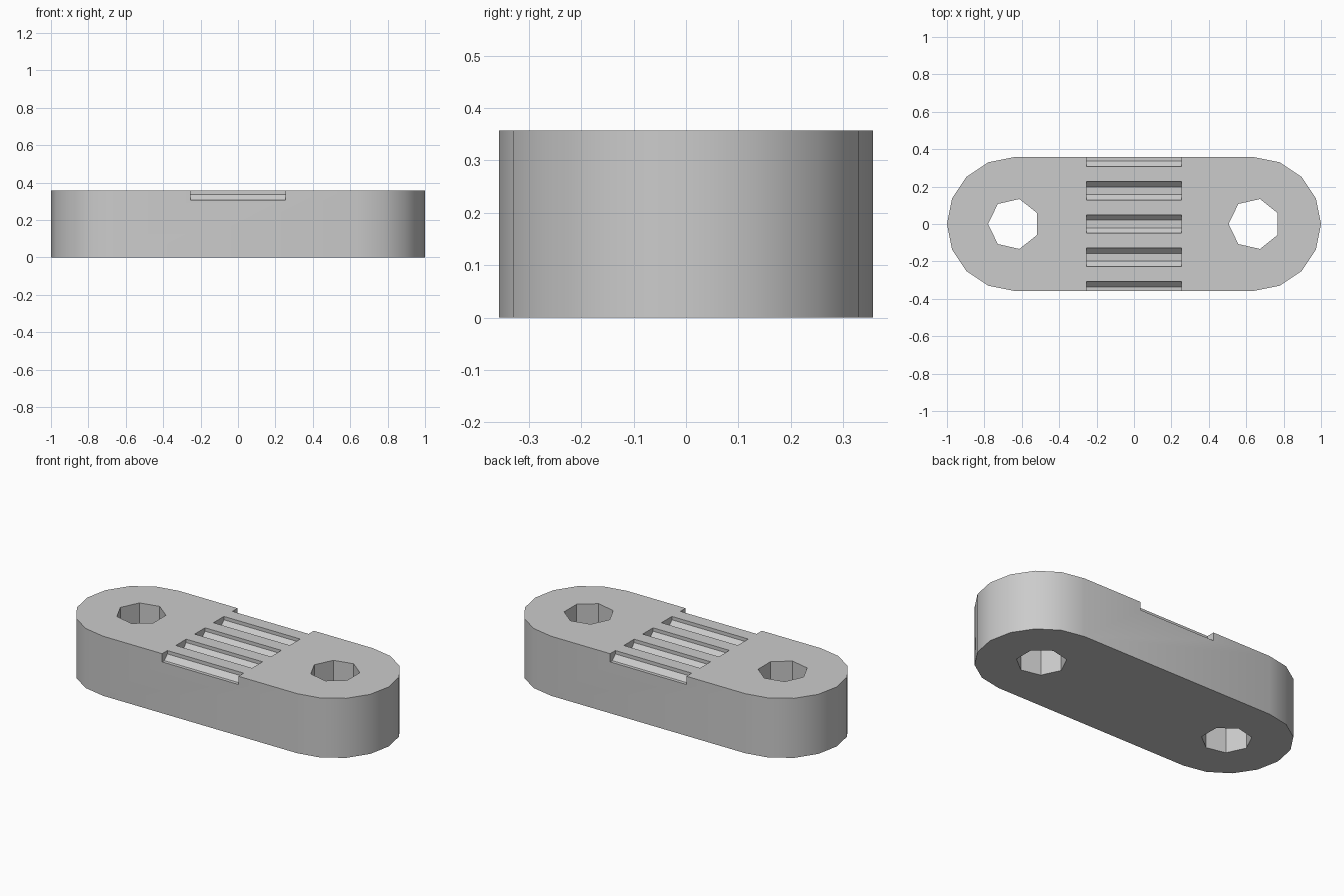
import bpy, bmesh, math
from mathutils import Matrix

cube = bpy.data.objects.get("Cube")
if cube:
    bpy.data.objects.remove(cube, do_unlink=True)

R = 0.357            # end radius and thickness
CX = 1 - R           # centre of each rounded end and hole
HOLE_R = 0.137
GROOVE_R = 0.0535
GROOVE_LENGTH = 0.506

grey = bpy.data.materials.new("plain grey")
grey.diffuse_color = (0.6, 0.6, 0.6, 1)
grey.use_nodes = True
grey.node_tree.nodes["Principled BSDF"].inputs["Base Color"].default_value = (0.6, 0.6, 0.6, 1)


def make_object(name, bm):
    bmesh.ops.recalc_face_normals(bm, faces=bm.faces)
    mesh = bpy.data.meshes.new(name)
    bm.to_mesh(mesh)
    bm.free()
    mesh.materials.append(grey)
    obj = bpy.data.objects.new(name, mesh)
    bpy.context.collection.objects.link(obj)
    return obj


def add_prism(bm, sides, radius, depth, matrix):
    bmesh.ops.create_cone(bm, cap_ends=True, segments=sides, radius1=radius,
                          radius2=radius, depth=depth, matrix=matrix)


# Slab with rounded ends
bm = bmesh.new()
outline = []
for side, start in ((1, -90), (-1, 90)):
    for i in range(9):
        a = math.radians(start + 22.5 * i)
        outline.append(bm.verts.new((side * CX + R * math.cos(a), R * math.sin(a), 0)))
base = bm.faces.new(outline)
top = bmesh.ops.extrude_face_region(bm, geom=[base])["geom"]
bmesh.ops.translate(bm, vec=(0, 0, R), verts=[v for v in top if isinstance(v, bmesh.types.BMVert)])
slab = make_object("clamp_plate", bm)

# Cutters: two seven-sided screw holes, each with a corner facing -x
bm = bmesh.new()
for x in (-CX, CX):
    bmesh.ops.create_circle(bm, cap_ends=True, segments=7, radius=HOLE_R,
                            matrix=Matrix.Translation((x, 0, -0.1)) @ Matrix.Rotation(math.pi / 2, 4, 'Z'))
caps = bmesh.ops.extrude_face_region(bm, geom=bm.faces[:])["geom"]
bmesh.ops.translate(bm, vec=(0, 0, R + 0.2), verts=[v for v in caps if isinstance(v, bmesh.types.BMVert)])
holes = make_object("screw_hole_cutter", bm)

# Cutters: five eight-sided grip grooves across the top, flat side down
bm = bmesh.new()
for i in range(-2, 3):
    add_prism(bm, 8, GROOVE_R, GROOVE_LENGTH,
              Matrix.Translation((0, i * R / 2, R)) @ Matrix.Rotation(math.pi / 2, 4, 'Y')
              @ Matrix.Rotation(math.pi / 8, 4, 'Z'))
grooves = make_object("grip_groove_cutter", bm)

# Cut the plate and apply the result
for cutter in (holes, grooves):
    mod = slab.modifiers.new(cutter.name, 'BOOLEAN')
    mod.operation = 'DIFFERENCE'
    mod.solver = 'EXACT'
    mod.object = cutter
    cutter.hide_render = True
bpy.ops.object.select_all(action='DESELECT')
slab.select_set(True)
bpy.context.view_layer.objects.active = slab
for mod in list(slab.modifiers):
    bpy.ops.object.modifier_apply(modifier=mod.name)
for cutter in (holes, grooves):
    bpy.data.objects.remove(cutter, do_unlink=True)

# Smooth the rounded ends, keep holes and grooves crisp
bpy.ops.object.shade_smooth_by_angle(angle=math.radians(30))
